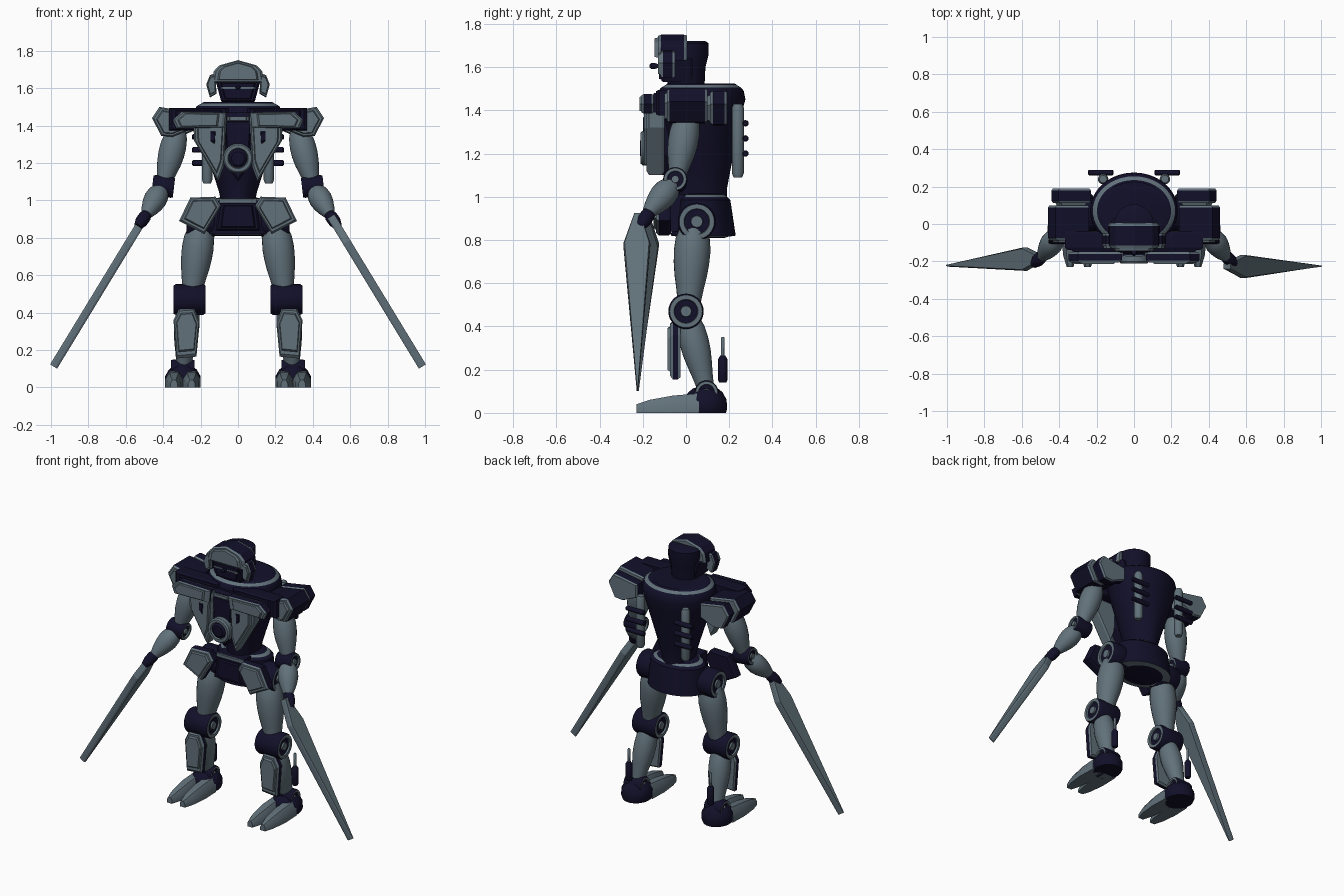
import bpy, bmesh, math
from mathutils import Vector

if "Cube" in bpy.data.objects:
    bpy.data.objects.remove(bpy.data.objects["Cube"])


def material(name, colour):
    m = bpy.data.materials.new(name)
    m.use_nodes = True
    m.diffuse_color = colour
    bsdf = m.node_tree.nodes["Principled BSDF"]
    bsdf.inputs["Base Color"].default_value = colour
    bsdf.inputs["Roughness"].default_value = 0.6
    return m


MATS = [material("dark navy", (0.006, 0.005, 0.022, 1)),
        material("steel grey", (0.12, 0.165, 0.195, 1))]
DARK, GREY = 0, 1


def loft(name, rings, bands, caps, mirror=False, smooth=True):
    """Bridge rings of points; bands and caps give the colours."""
    bm = bmesh.new()
    rows = [[bm.verts.new(p) for p in ring] for ring in rings]
    n = len(rows[0])
    for a, b, colour in zip(rows, rows[1:], bands):
        for i in range(n):
            j = (i + 1) % n
            bm.faces.new((a[i], a[j], b[j], b[i])).material_index = colour
    bm.faces.new(rows[0][::-1]).material_index = caps[0]
    bm.faces.new(rows[-1]).material_index = caps[1]
    bmesh.ops.recalc_face_normals(bm, faces=bm.faces[:])
    mesh = bpy.data.meshes.new(name)
    bm.to_mesh(mesh)
    bm.free()
    for m in MATS:
        mesh.materials.append(m)
    ob = bpy.data.objects.new(name, mesh)
    bpy.context.collection.objects.link(ob)
    if mirror:
        ob.modifiers.new("Mirror", 'MIRROR')
    if smooth:
        bpy.ops.object.select_all(action='DESELECT')
        ob.select_set(True)
        bpy.context.view_layer.objects.active = ob
        bpy.ops.object.shade_smooth_by_angle(angle=math.radians(35))
    return ob


def lathe(name, profile, origin, axis=(0, 0, 1), bands=None, colour=DARK, mirror=False, n=32):
    """Turn (radius, height[, second radius]) points about an axis."""
    turn = Vector((0, 0, 1)).rotation_difference(Vector(axis))
    rings = []
    for r, h, *second in profile:
        ry = second[0] if second else r
        rings.append([Vector(origin) + turn @ Vector((r * math.cos(t), ry * math.sin(t), h))
                      for t in (math.tau * i / n for i in range(n))])
    bands = bands or [colour] * (len(rings) - 1)
    return loft(name, rings, bands, (bands[0], bands[-1]), mirror)


def limb(name, start, end, radii, colour=GREY):
    """Rounded tapering limb between two points."""
    start, end = Vector(start), Vector(end)
    d = end - start
    steps = len(radii) - 1
    lathe(name, [(r, d.length * i / steps) for i, r in enumerate(radii)],
          start, d, colour=colour, mirror=True, n=24)


def joint(name, centre, half, r, axis=(1, 0, 0), mirror=True):
    """Dark drum with a grey ring and hub on each end."""
    end = [(1, half - .012), (.92, half), (.68, half), (.65, half - .01),
           (.32, half - .01), (.3, half)]
    profile = [(a * r, -h) for a, h in reversed(end)] + [(a * r, h) for a, h in end]
    side = [GREY, DARK, GREY, GREY, DARK]
    lathe(name, profile, centre, axis, side + [DARK] + side[::-1], mirror=mirror)


def plate(name, pts, front, back, step=.012, wall=DARK, face=GREY, rear=GREY, mirror=True):
    """Stepped armour plate: x-z outline carried from front to back."""
    c = Vector((sum(p[0] for p in pts), sum(p[1] for p in pts))) / len(pts)
    shape = [(.72, front), (.78, front + step), (.9, front + step), (1, front + 2 * step),
             (1, back - step), (.93, back)]
    rings = [[(c.x + (x - c.x) * s, y, c.y + (z - c.y) * s) for x, z in pts] for s, y in shape]
    return loft(name, rings, [face, face, face, wall, rear], (face, rear), mirror, False)


def box(x0, x1, z0, z1):
    return [(x0, z0), (x1, z0), (x1, z1), (x0, z1)]


# Torso and pelvis
lathe("torso", [(.09, .98, .12), (.10, 1.04, .12), (.125, 1.12, .135), (.17, 1.25, .16),
                (.215, 1.38, .185), (.235, 1.45, .205), (.228, 1.49, .197),
                (.22, 1.505, .185), (.198, 1.517, .165), (.185, 1.525, .155)],
      (0, .07, 0), bands=[DARK] * 7 + [GREY, DARK], n=48)
lathe("pelvis", [(.12, .81, .1), (.14, .815, .115), (.2, .82, .15), (.19, .92, .135),
                 (.185, .985, .125), (.165, 1.0, .11), (.14, 1.01, .1), (.1, 1.015, .09)],
      (0, .08, 0), bands=[DARK, GREY, DARK, DARK, DARK, GREY, DARK], n=48)
plate("belt_plate", [(-.1, .99), (-.12, .84), (.12, .84), (.1, .99)], -.1, .06, face=DARK, mirror=False)
plate("belt_trim", box(-.1, .1, .985, 1.01), -.09, .0, .004, mirror=False)
plate("hip_plate", [(.12, 1.02), (.255, 1.015), (.315, .89), (.18, .82), (.09, .97)],
      -.15, -.07, rear=DARK)
joint("hip_joint", (.2, .05, .885), .075, .088)

# Chest armour
plate("breast_core", [(-.09, 1.47), (-.07, 1.2), (0, 1.1), (.07, 1.2), (.09, 1.47)],
      -.17, .02, face=DARK, mirror=False)
plate("collar_trim", box(-.06, .06, 1.425, 1.45), -.175, -.14, .004, mirror=False)
plate("chest_plate", [(.06, 1.46), (.24, 1.46), (.235, 1.32), (.105, 1.10), (.075, 1.18)],
      -.195, -.1, wall=GREY)
plate("chest_bar", [(.065, 1.47), (.3, 1.475), (.35, 1.43), (.33, 1.385), (.075, 1.39)],
      -.215, -.15, .01)
plate("chest_vent", [(.12, 1.37), (.148, 1.37), (.148, 1.32), (.125, 1.3)], -.2, -.192, .002,
      face=DARK)
plate("shoulder_mount", box(.05, .37, 1.375, 1.495), -.15, -.04, face=DARK, rear=DARK)
lathe("reactor_ring", [(.08, 0), (.08, .05), (.072, .06), (.055, .06), (.05, .045)],
      (0, -.15, 1.225), (0, -1, 0), colour=GREY)
lathe("reactor_core", [(.05, 0), (.05, .05), (.035, .062)], (0, -.15, 1.225), (0, -1, 0))

# Back posts and rods
lathe("back_post", [(.02, 1.09), (.028, 1.11), (.028, 1.41), (.02, 1.43)], (.165, .24, 0),
      colour=GREY, mirror=True, n=16)
for z in (1.2, 1.27, 1.34):
    lathe("back_rod", [(.01, .11), (.015, .115), (.015, .24), (.01, .245)], (0, .275, z),
          (1, 0, 0), mirror=True, n=12)

# Head
lathe("head_drum", [(.085, 1.5), (.09, 1.6), (.105, 1.66), (.105, 1.71), (.09, 1.72)], (0, 0, 0))
plate("helmet", [(-.14, 1.63), (-.13, 1.69), (-.1, 1.722), (0, 1.75), (.1, 1.722), (.13, 1.69),
                 (.14, 1.63)], -.145, .005, .015, mirror=False)
plate("jaw", [(-.12, 1.64), (-.09, 1.53), (.09, 1.53), (.12, 1.64)], -.125, .03,
      face=DARK, rear=DARK, mirror=False)
plate("visor_trim", box(-.09, .09, 1.595, 1.607), -.132, -.11, .002, mirror=False)
plate("cheek_guard", [(.12, 1.68), (.15, 1.67), (.17, 1.62), (.15, 1.55), (.115, 1.57)],
      -.13, -.05)
lathe("mask_stud", [(.006, 0), (.014, .025), (.014, .04), (.006, .05)], (0, -.12, 1.605),
      (0, -1, 0), n=16)

# Shoulders
PAD = [(.24, 1.47), (.42, 1.5), (.46, 1.44), (.41, 1.345), (.35, 1.34), (.24, 1.385)]
plate("shoulder_pad", PAD, -.1, .1)
plate("rear_shoulder_pad", [(x * .96, z - .01) for x, z in PAD], .1, .19)

# Arms
limb("upper_arm", (.32, .01, 1.39), (.395, -.04, 1.1), [.04, .062, .07, .07, .064, .052, .04])
joint("elbow", (.4, -.05, 1.075), .058, .056, (1, 0, .12))
limb("forearm", (.41, -.06, 1.06), (.49, -.175, .925), [.04, .058, .062, .056, .045, .03])
limb("hand_grip", (.48, -.16, .94), (.535, -.215, .86), [.022, .034, .034, .022], DARK)

# Blades: flat diamonds running down and outward
for side, shift in ((1, 0), (-1, .04)):
    outline = [(0, -.24), (0, -.21), (.16, -.165), (.94, -.222 - shift), (.94, -.228 - shift),
               (.16, -.29)]
    rings = []
    for t, s in ((-.022, .9), (-.012, 1), (.012, 1), (.022, .9)):
        ring = []
        for d, y in outline:
            along = .94 * .5 + (d - .94 * .5) * (.99 + .01 * s)
            yy = -.227 + (y + .227) * s
            ring.append((side * (.497 + along * .52 + t * .854), yy + shift,
                         .915 - along * .854 + t * .52))
        rings.append(ring)
    loft("left_blade" if side > 0 else "right_blade", rings, [GREY] * 3, (GREY, GREY), smooth=False)

# Legs
limb("thigh", (.2, .035, .86), (.245, .015, .52), [.06, .08, .085, .082, .075, .064, .055])
joint("knee", (.26, 0, .47), .085, .082)
plate("shin_guard", [(.235, .425), (.315, .42), (.345, .36), (.33, .155), (.222, .165), (.205, .35)],
      -.085, -.025)
limb("shin", (.265, .01, .44), (.29, .09, .12), [.05, .064, .068, .066, .058, .048, .04])

# Feet
joint("ankle", (.295, .095, .095), .062, .055)
lathe("heel", [(.085, 0, .095), (.095, .02, .1), (.095, .06, .098), (.075, .095, .08),
               (.05, .115, .055)], (.295, .09, 0), mirror=True)
for x, name in ((.248, "inner_toe"), (.342, "outer_toe")):
    rings = []
    for y, w, h in ((.06, .044, .09), (-.06, .048, .08), (-.17, .036, .06), (-.23, .018, .04)):
        rings.append([(x - w, y, 0), (x + w, y, 0), (x + w, y, h * .55),
                      (x + w * .5, y, h), (x - w * .5, y, h), (x - w, y, h * .55)])
    loft(name, rings, [GREY] * 3, (GREY, GREY), True)
lathe("heel_canister", [(.016, .14), (.021, .15), (.021, .25), (.012, .265)], (.3, .17, 0),
      mirror=True, n=16)
lathe("heel_antenna", [(.009, .25), (.009, .345), (.005, .352)], (.3, .17, 0), colour=GREY,
      mirror=True, n=10)
